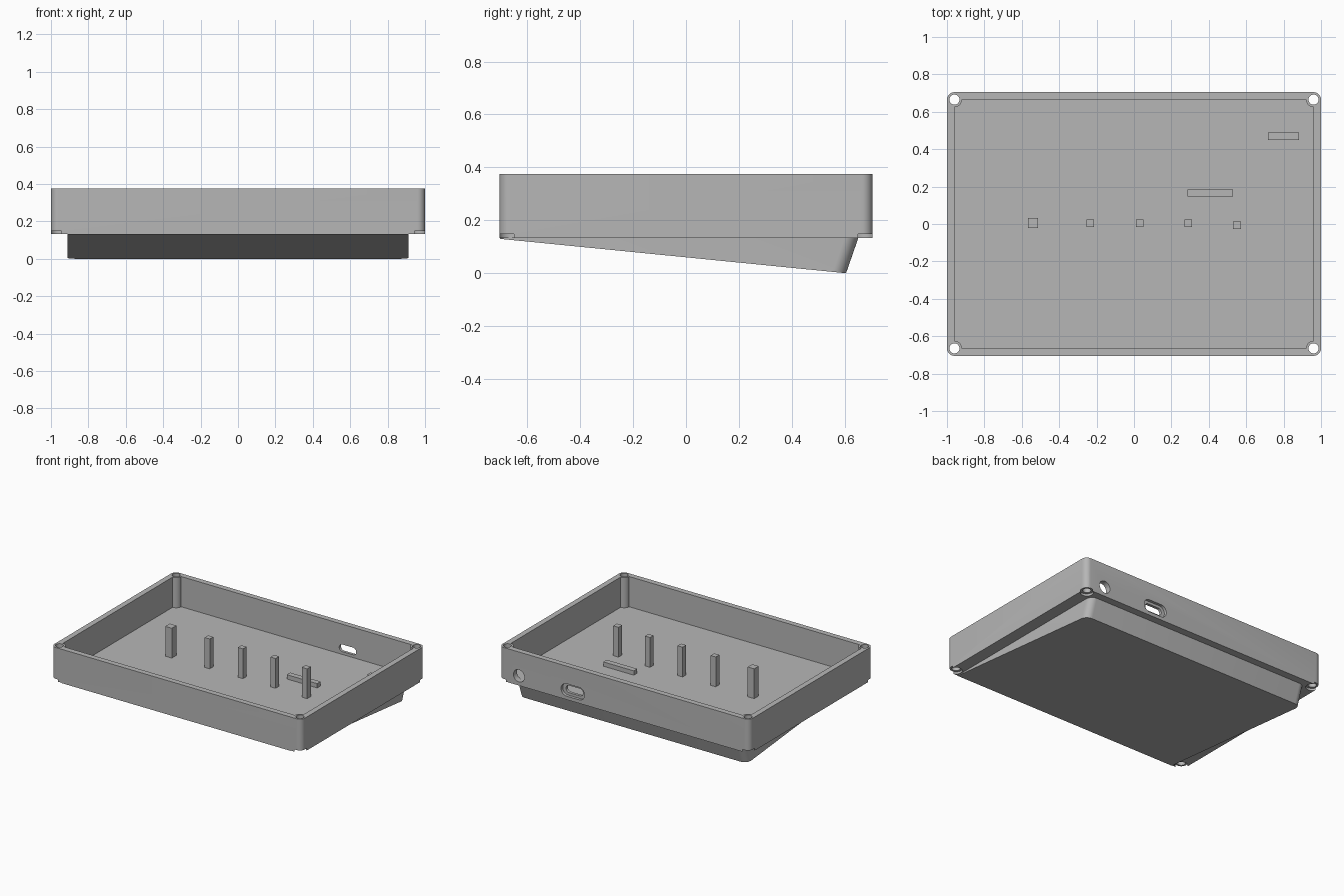
import bpy, bmesh, math
from mathutils import Matrix

cube = bpy.data.objects.get("Cube")
if cube:
    bpy.data.objects.remove(cube, do_unlink=True)

grey = bpy.data.materials.new("plain_grey")
grey.use_nodes = True
GREY = (0.47, 0.47, 0.47, 1)
grey.diffuse_color = GREY
grey.node_tree.nodes["Principled BSDF"].inputs["Base Color"].default_value = GREY

HALF_X, HALF_Y, RADIUS = 1.0, 0.705, 0.04
BASE, FLOOR, RIM = 0.133, 0.157, 0.375
IN_X, IN_Y = HALF_X - RADIUS, HALF_Y - RADIUS
CORNERS = [(sx * IN_X, sy * IN_Y) for sx in (-1, 1) for sy in (-1, 1)]


def finish(name, bm):
    bmesh.ops.recalc_face_normals(bm, faces=bm.faces)
    mesh = bpy.data.meshes.new(name)
    bm.to_mesh(mesh)
    bm.free()
    mesh.materials.append(grey)
    obj = bpy.data.objects.new(name, mesh)
    bpy.context.collection.objects.link(obj)
    return obj


def box(name, x0, x1, y0, y1, z0, z1, round_corners=0):
    bm = bmesh.new()
    bmesh.ops.create_cube(bm, size=1)
    for v in bm.verts:
        v.co.x = x1 if v.co.x > 0 else x0
        v.co.y = y1 if v.co.y > 0 else y0
        v.co.z = z1 if v.co.z > 0 else z0
    if round_corners:
        upright = [e for e in bm.edges if abs(e.verts[0].co.z - e.verts[1].co.z) > 1e-4]
        bmesh.ops.bevel(bm, geom=upright, offset=round_corners, segments=8,
                        profile=0.5, affect='EDGES')
    return finish(name, bm)


def cylinder(name, x, y, radius, z0, z1):
    bm = bmesh.new()
    bmesh.ops.create_cone(bm, cap_ends=True, segments=32, radius1=radius, radius2=radius,
                          depth=z1 - z0, matrix=Matrix.Translation((x, y, (z0 + z1) / 2)))
    return finish(name, bm)


def back_slot(name, x, z, half_len, radius, y0, y1):
    """Stadium-shaped prism running along y; a plain round one if half_len == radius."""
    bm = bmesh.new()
    ring = []
    for i in range(32):
        a = 2 * math.pi * (i + 0.5) / 32
        shift = math.copysign(half_len - radius, math.cos(a))
        ring.append(bm.verts.new((x + shift + radius * math.cos(a), y0, z + radius * math.sin(a))))
    face = bm.faces.new(ring)
    out = bmesh.ops.extrude_face_region(bm, geom=[face])
    for v in out["geom"]:
        if isinstance(v, bmesh.types.BMVert):
            v.co.y = y1
    return finish(name, bm)


def cut(target, cutter):
    mod = target.modifiers.new("cut", 'BOOLEAN')
    mod.operation, mod.solver, mod.object = 'DIFFERENCE', 'EXACT', cutter
    bpy.context.view_layer.objects.active = target
    bpy.ops.object.modifier_apply(modifier=mod.name)
    bpy.data.objects.remove(cutter, do_unlink=True)


# Open tray: the cavity leaves a round screw boss in each corner
tray = box("tray", -HALF_X, HALF_X, -HALF_Y, HALF_Y, BASE, RIM, RADIUS)
cavity = box("cavity", -IN_X, IN_X, -IN_Y, IN_Y, FLOOR, RIM + 0.1)
for x, y in CORNERS:
    cut(cavity, cylinder("boss", x, y, RADIUS, 0, 1))
cut(tray, cavity)

# Screw holes with counterbores underneath
for x, y in CORNERS:
    cut(tray, cylinder("screw_hole", x, y, 0.027, 0, 1))
    cut(tray, cylinder("counterbore", x, y, 0.043, 0, BASE + 0.016))

# Back wall openings: round socket and recessed slot
cut(tray, back_slot("socket_hole", 0.84, 0.203, 0.044, 0.044, 0.6, 0.8))
cut(tray, back_slot("slot_hole", 0.41, 0.203, 0.068, 0.026, 0.6, 0.8))
cut(tray, back_slot("slot_recess", 0.41, 0.203, 0.094, 0.045, HALF_Y - 0.02, 0.8))

# Sloping wedge base with rounded back corners
bm = bmesh.new()
profile = [(-0.704, BASE + 0.002), (-0.704, 0.13), (0.605, 0), (0.652, BASE + 0.002)]
face = bm.faces.new([bm.verts.new((-0.912, y, z)) for y, z in profile])
out = bmesh.ops.extrude_face_region(bm, geom=[face])
bmesh.ops.translate(bm, vec=(1.824, 0, 0),
                    verts=[g for g in out["geom"] if isinstance(g, bmesh.types.BMVert)])
back = [e for e in bm.edges if all(v.co.y > 0.5 for v in e.verts)
        and abs(e.verts[0].co.z - e.verts[1].co.z) > 0.05]
bmesh.ops.bevel(bm, geom=back, offset=0.05, segments=8, profile=0.5, affect='EDGES')
wedge = finish("wedge_base", bm)

# Support posts on the floor
posts = [(-0.54, 0.005, 0.026), (-0.235, 0.005, 0.02), (0.03, 0.005, 0.02),
         (0.29, 0.005, 0.02), (0.55, -0.007, 0.021)]
for i, (x, y, h) in enumerate(posts):
    box(f"support_post_{i + 1}", x - h, x + h, y - h, y + h, FLOOR - 0.01, RIM - 0.003)

# Low ribs
box("slot_rib", 0.287, 0.53, 0.146, 0.185, FLOOR - 0.01, 0.188)
box("socket_rib", 0.717, 0.882, 0.45, 0.488, FLOOR - 0.01, 0.188)

# Smooth the round walls, keep edges crisp
bpy.ops.object.select_all(action='DESELECT')
for obj in (tray, wedge):
    obj.select_set(True)
bpy.context.view_layer.objects.active = tray
bpy.ops.object.shade_smooth_by_angle(angle=math.radians(30))
